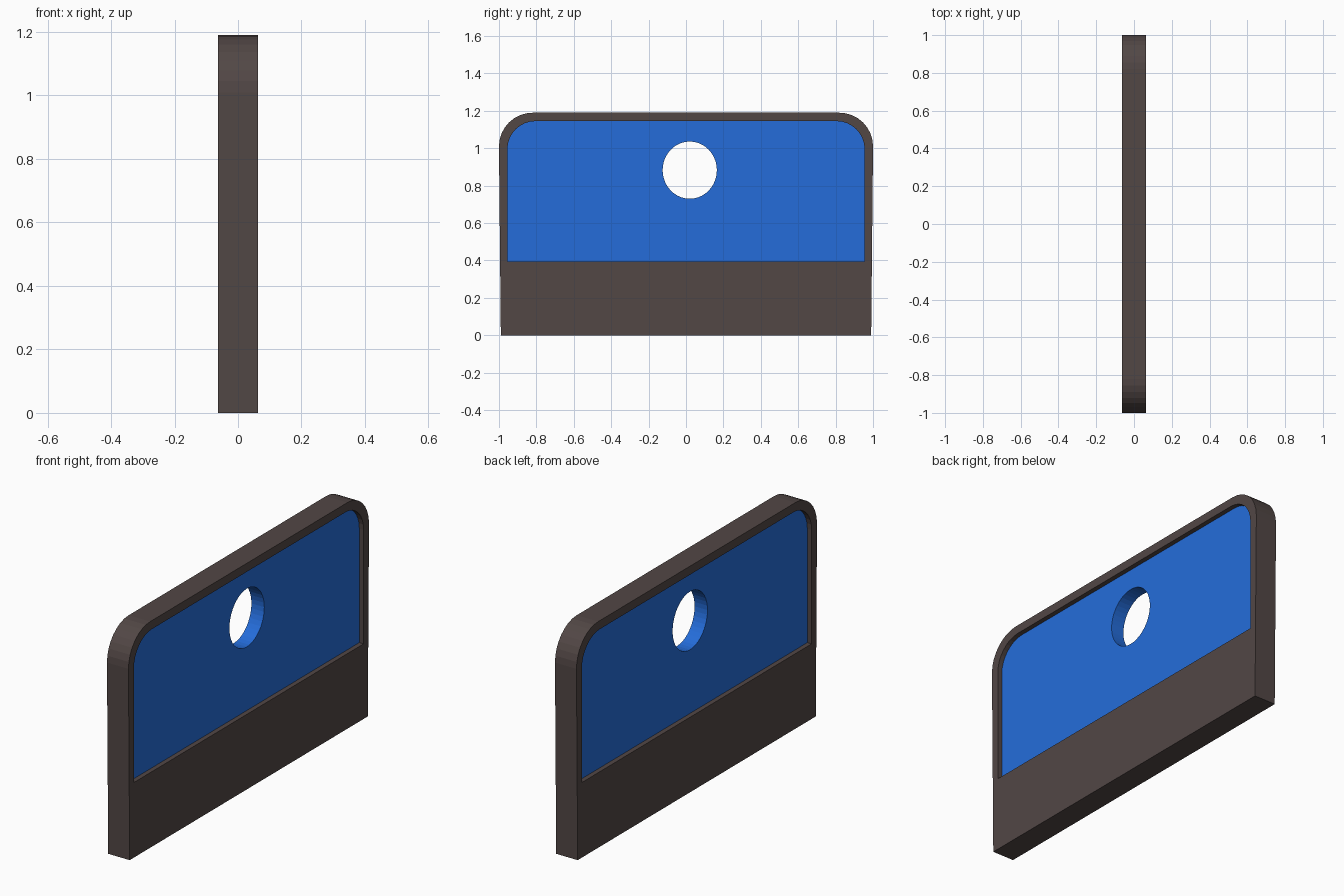
import bpy
from math import sin, cos, pi
from mathutils import Matrix

cube = bpy.data.objects.get("Cube")
if cube:
    bpy.data.objects.remove(cube, do_unlink=True)


def material(name, rgb):
    mat = bpy.data.materials.new(name)
    mat.use_nodes = True
    mat.diffuse_color = (*rgb, 1)
    mat.node_tree.nodes["Principled BSDF"].inputs["Base Color"].default_value = (*rgb, 1)
    return mat


def ellipse(cy, cz, ry, rz, start, end, steps):
    angles = [start + (end - start) * i / steps for i in range(steps + 1)]
    return [(cy + ry * cos(a), cz + rz * sin(a)) for a in angles]


def arch(base_half, half, bottom, top, radius, steps=8):
    """Upright outline with rounded top corners."""
    right = [(base_half, bottom)] + ellipse(half - radius, top - radius, radius, radius, 0, pi / 2, steps)
    return right + [(-y, z) for y, z in reversed(right)]


def plate(name, loops, half_thickness, mat):
    """Extrude an outline with an opening, then stand it in the YZ plane."""
    curve = bpy.data.curves.new(name + "_outline", "CURVE")
    curve.dimensions = "2D"
    curve.fill_mode = "BOTH"
    curve.extrude = half_thickness
    for loop in loops:
        spline = curve.splines.new("POLY")
        spline.points.add(len(loop) - 1)
        for point, (y, z) in zip(spline.points, loop):
            point.co = (y, z, 0, 1)
        spline.use_cyclic_u = True
    helper = bpy.data.objects.new(name + "_helper", curve)
    bpy.context.collection.objects.link(helper)
    bpy.context.view_layer.update()
    graph = bpy.context.evaluated_depsgraph_get()
    mesh = bpy.data.meshes.new_from_object(helper.evaluated_get(graph))
    bpy.data.objects.remove(helper, do_unlink=True)
    mesh.transform(Matrix(((0, 0, 1, 0), (1, 0, 0, 0), (0, 1, 0, 0), (0, 0, 0, 1))))
    mesh.materials.clear()
    mesh.materials.append(mat)
    for face in mesh.polygons:
        face.material_index = 0
        face.use_smooth = False
    obj = bpy.data.objects.new(name, mesh)
    bpy.context.collection.objects.link(obj)
    return obj


brown = material("dark brown", (0.084, 0.063, 0.06))
blue = material("bright blue", (0.018, 0.152, 0.70))

# Thick surround with a wide solid base and an arched opening
plate("frame", [arch(0.99, 1.0, 0, 1.19, 0.18),
                arch(0.955, 0.955, 0.395, 1.145, 0.15)], 0.0625, brown)

# Recessed panel with a round hole, its edge set into the frame
hole = ellipse(0.02, 0.883, 0.145, 0.153, 0, 2 * pi, 40)[:-1]
plate("panel", [arch(0.965, 0.965, 0.385, 1.155, 0.16), hole], 0.0375, blue)
